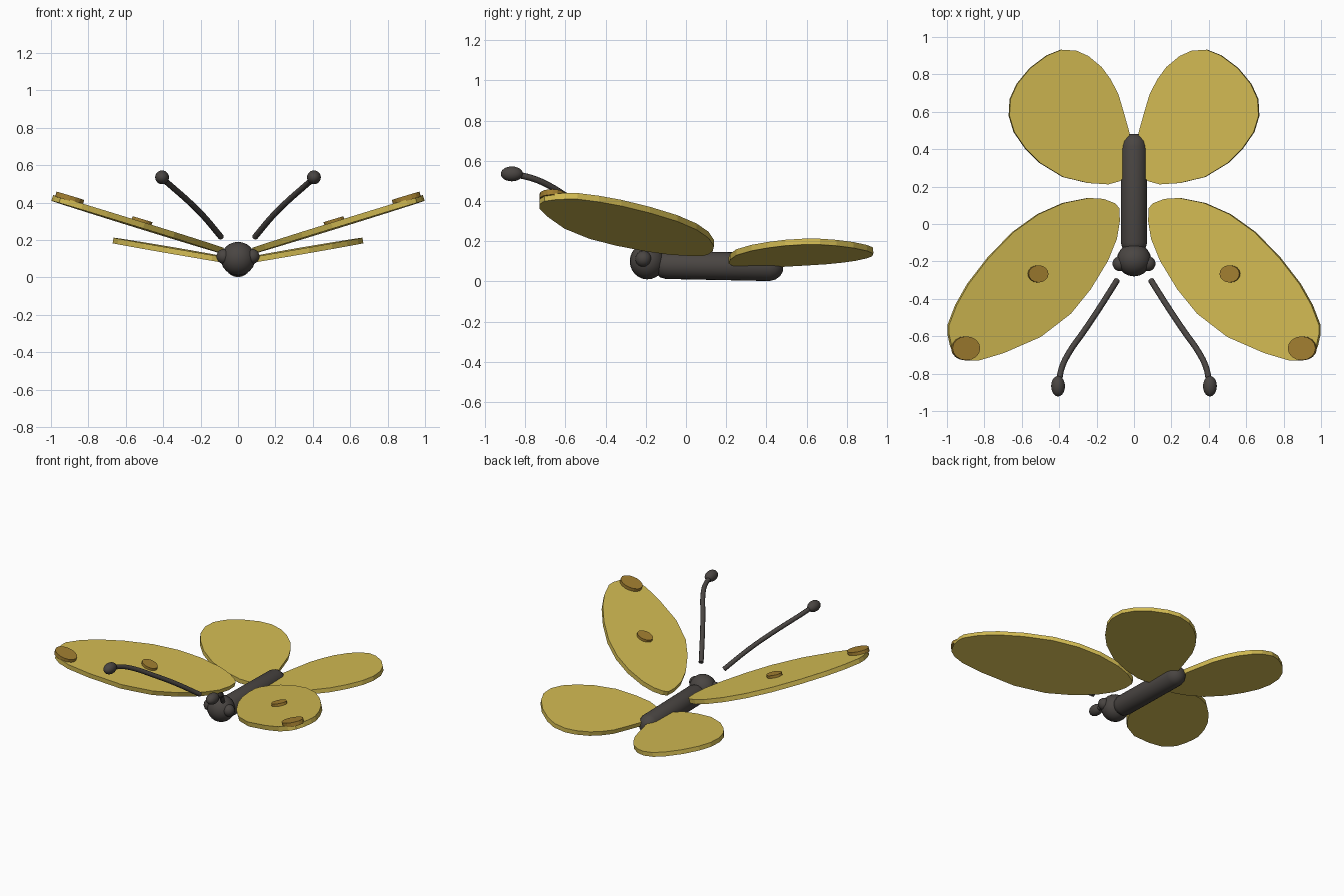
import bpy, bmesh, math
from mathutils import Vector, Matrix

if "Cube" in bpy.data.objects:
    bpy.data.objects.remove(bpy.data.objects["Cube"])


def material(name, rgb):
    m = bpy.data.materials.new(name)
    m.diffuse_color = (*rgb, 1)
    m.use_nodes = True
    m.node_tree.nodes["Principled BSDF"].inputs["Base Color"].default_value = m.diffuse_color
    return m


GOLD = material("wing gold", (0.64, 0.49, 0.085))
BROWN = material("spot brown", (0.36, 0.21, 0.03))
DARK = material("body charcoal", (0.068, 0.060, 0.055))


def finish(bm, name, mat, smooth=True):
    bmesh.ops.recalc_face_normals(bm, faces=bm.faces[:])
    me = bpy.data.meshes.new(name)
    for f in bm.faces:
        f.smooth = smooth
    bm.to_mesh(me)
    bm.free()
    me.materials.append(mat)
    ob = bpy.data.objects.new(name, me)
    bpy.context.collection.objects.link(ob)
    return ob


def plate(name, outline, plane, low, high, side, mat):
    """Flat plate over an xy outline lying on the plane z = a + b*x + c*y."""
    a, b, c = plane
    n = Vector((-b, -c, 1)).normalized()
    bm = bmesh.new()
    rings = []
    for off in (low, high):
        ring = []
        for x, y in outline:
            p = Vector((x, y, a + b * x + c * y)) + n * off
            ring.append(bm.verts.new((p.x * side, p.y, p.z)))
        rings.append(ring)
        bm.faces.new(ring)
    k = len(outline)
    for i in range(k):
        j = (i + 1) % k
        bm.faces.new((rings[0][i], rings[0][j], rings[1][j], rings[1][i]))
    return finish(bm, name, mat, False)


def ellipsoid(name, centre, radii, mat):
    bm = bmesh.new()
    bmesh.ops.create_uvsphere(bm, u_segments=20, v_segments=12, radius=1)
    bmesh.ops.transform(bm, verts=bm.verts[:],
                        matrix=Matrix.Translation(centre) @ Matrix.Diagonal((*radii, 1)))
    return finish(bm, name, mat)


def oval(cx, cy, rx, ry, n=16):
    return [(cx + rx * math.cos(i * math.tau / n), cy + ry * math.sin(i * math.tau / n))
            for i in range(n)]


# Body: lathed capsule along y, tail slightly lower than the neck
bm = bmesh.new()
profile = [(-0.155, 0.025), (-0.148, 0.045), (-0.13, 0.062), (-0.10, 0.07),
           (0.415, 0.07), (0.445, 0.062), (0.47, 0.043), (0.482, 0.02)]
rings = []
for y, r in profile:
    zc = 0.083 - 0.02 * (y + 0.15)
    rings.append([bm.verts.new((r * math.cos(i * math.tau / 24), y,
                                zc + r * math.sin(i * math.tau / 24))) for i in range(24)])
for p, q in zip(rings, rings[1:]):
    for i in range(24):
        j = (i + 1) % 24
        bm.faces.new((p[i], p[j], q[j], q[i]))
bm.faces.new(rings[0])
bm.faces.new(rings[-1])
finish(bm, "body", DARK)

# Head
ellipsoid("head", (0, -0.192, 0.1), (0.092, 0.088, 0.09), DARK)

FORE = [(0.083, 0.085), (0.105, 0.11), (0.166, 0.134), (0.246, 0.139), (0.38, 0.112),
        (0.513, 0.053), (0.647, -0.043), (0.78, -0.18), (0.888, -0.32), (0.952, -0.433),
        (0.993, -0.54), (0.993, -0.59), (0.979, -0.652), (0.952, -0.705), (0.904, -0.728),
        (0.834, -0.73), (0.70, -0.69), (0.503, -0.604), (0.342, -0.48), (0.235, -0.348),
        (0.144, -0.198), (0.096, -0.08), (0.08, 0.016)]
HIND = [(0.027, 0.49), (0.055, 0.59), (0.086, 0.695), (0.128, 0.775), (0.176, 0.84),
        (0.246, 0.898), (0.31, 0.927), (0.39, 0.932), (0.465, 0.902), (0.556, 0.834),
        (0.626, 0.749), (0.663, 0.668), (0.668, 0.578), (0.642, 0.492), (0.583, 0.406),
        (0.503, 0.326), (0.38, 0.251), (0.246, 0.219), (0.139, 0.212), (0.075, 0.23),
        (0.03, 0.28), (0.015, 0.38)]
FORE_PLANE = (0.118, 0.302, -0.012)
HIND_PLANE = (0.078, 0.17, 0.01)
ANTENNA = [(0.09, -0.30, 0.215), (0.185, -0.45, 0.328), (0.27, -0.577, 0.412),
           (0.345, -0.684, 0.478), (0.385, -0.765, 0.513), (0.403, -0.85, 0.533)]

for side, label in ((1, "right"), (-1, "left")):
    # Wings and their raised spots
    plate(label + "_fore_wing", FORE, FORE_PLANE, -0.016, 0.016, side, GOLD)
    plate(label + "_hind_wing", HIND, HIND_PLANE, -0.015, 0.015, side, GOLD)
    plate(label + "_inner_spot", oval(0.52, -0.267, 0.053, 0.046), FORE_PLANE,
          0.01, 0.034, side, BROWN)
    plate(label + "_tip_spot", oval(0.907, -0.665, 0.074, 0.064), FORE_PLANE,
          0.01, 0.038, side, BROWN)
    # Eyes
    ellipsoid(label + "_eye", (0.075 * side, -0.212, 0.112), (0.04, 0.04, 0.04), DARK)
    # Antennae: curved stalk with an oval knob
    cu = bpy.data.curves.new(label + "_antenna", "CURVE")
    cu.dimensions = "3D"
    cu.bevel_depth = 0.016
    cu.bevel_resolution = 2
    cu.use_fill_caps = True
    cu.resolution_u = 4
    sp = cu.splines.new("BEZIER")
    sp.bezier_points.add(len(ANTENNA) - 1)
    for bp, (x, y, z) in zip(sp.bezier_points, ANTENNA):
        bp.co = (x * side, y, z)
        bp.handle_left_type = bp.handle_right_type = "AUTO"
    cu.materials.append(DARK)
    bpy.context.collection.objects.link(bpy.data.objects.new(label + "_antenna", cu))
    ellipsoid(label + "_antenna_knob", (0.406 * side, -0.867, 0.535),
              (0.037, 0.055, 0.037), DARK)
